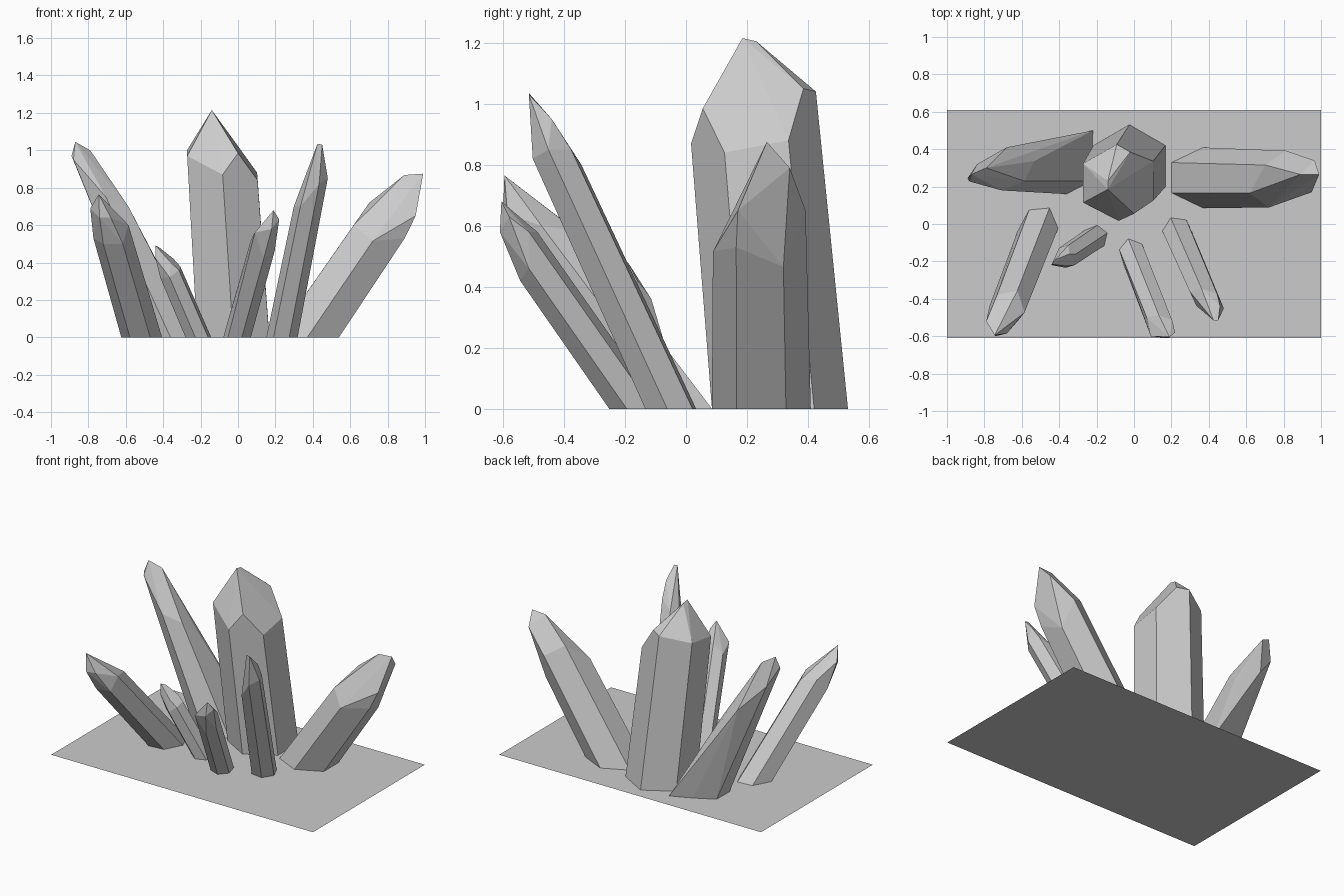
import bpy, bmesh
from math import radians, sin, cos
from mathutils import Vector

if "Cube" in bpy.data.objects:
    bpy.data.objects.remove(bpy.data.objects["Cube"])


def crystal(name, base, lean, r, rot, taper, heights, tips, foot=()):
    """Leaning six-sided prism with its foot cut flat at z=0.
    heights: shoulder z of each prism edge; tips: corners of the pointed end."""
    axis = Vector((lean[0], lean[1], 1)).normalized()
    turn = Vector((0, 0, 1)).rotation_difference(axis)
    c = Vector((base[0], base[1], 0))
    slope = Vector((lean[0], lean[1], 1))
    pts = [Vector(p) for p in tips] + [Vector(p) for p in foot]
    for i, h in enumerate(heights):
        a = radians(rot + 60 * i)
        o = turn @ Vector((r * cos(a), r * sin(a), 0))
        o -= axis * (o.z / axis.z)          # slide along the axis to the ground
        pts += [c + o, c + slope * h + o * (1 - taper * h)]

    bm = bmesh.new()
    for p in pts:
        bm.verts.new(p)
    bmesh.ops.convex_hull(bm, input=bm.verts[:])
    bmesh.ops.delete(bm, geom=[v for v in bm.verts if not v.link_faces], context='VERTS')
    bmesh.ops.dissolve_limit(bm, angle_limit=radians(4), verts=bm.verts[:], edges=bm.edges[:])
    bmesh.ops.recalc_face_normals(bm, faces=bm.faces[:])
    me = bpy.data.meshes.new(name)
    bm.to_mesh(me)
    bm.free()
    bpy.context.collection.objects.link(bpy.data.objects.new(name, me))


# flat ground sheet
bpy.ops.mesh.primitive_plane_add(size=2)
sheet = bpy.context.object
sheet.name = "ground_sheet"
sheet.scale = (1, 0.61, 1)

# thick central crystal
crystal("main_crystal", (-.025, .308), (-.065, -.09), .222, 30, .05,
        (.88, 1.04, 1.0, .97, .87, .84),
        [(-.14, .185, 1.215), (-.14, .23, 1.205), (0, .055, .985), (-.02, .385, 1.05)])

# back pair
crystal("back_right_crystal", (.37, .247), (.68, -.01), .162, 30, .1,
        (.465, .65, .72, .6, .515, .53),
        [(.99, .265, .875), (.89, .265, .868), (.965, .34, .79), (.95, .17, .65)])
crystal("back_left_crystal", (-.36, .3), (-.46, -.03), .14, 30, .4,
        (.6, .68, .85, .95, .75, .7),
        [(-.87, .265, 1.045), (-.89, .245, .97), (-.79, .3, 1.0), (-.68, .41, .68)],
        foot=[(-.22, .5, 0)])

# front row
crystal("front_left_crystal", (-.515, -.033), (-.29, -.75), .105, 0, .08,
        (.6, .58, .6, .53, .5, .5),
        [(-.745, -.595, .765), (-.79, -.52, .69), (-.68, -.585, .64), (-.74, -.6, .64)])
crystal("front_right_crystal", (.235, -.05), (.2, -.46), .082, -5, .12,
        (.85, .85, .8, .7, .7, .82),
        [(.425, -.515, 1.035), (.45, -.515, 1.03), (.46, -.44, .95)])
crystal("front_centre_crystal", (-.005, -.165), (.28, -.7), .072, -15, .05,
        (.46, .58, .58, .52, .42, .42),
        [(.19, -.605, .68), (.22, -.58, .63), (.09, -.6, .56), (.18, -.61, .58)])
crystal("small_crystal", (-.212, -.075), (-.43, -.29), .066, 20, .1,
        (.38, .36, .32, .32, .32, .36),
        [(-.44, -.215, .49), (-.42, -.19, .48), (-.345, -.16, .42), (-.44, -.22, .42),
         (-.36, -.225, .4)])
